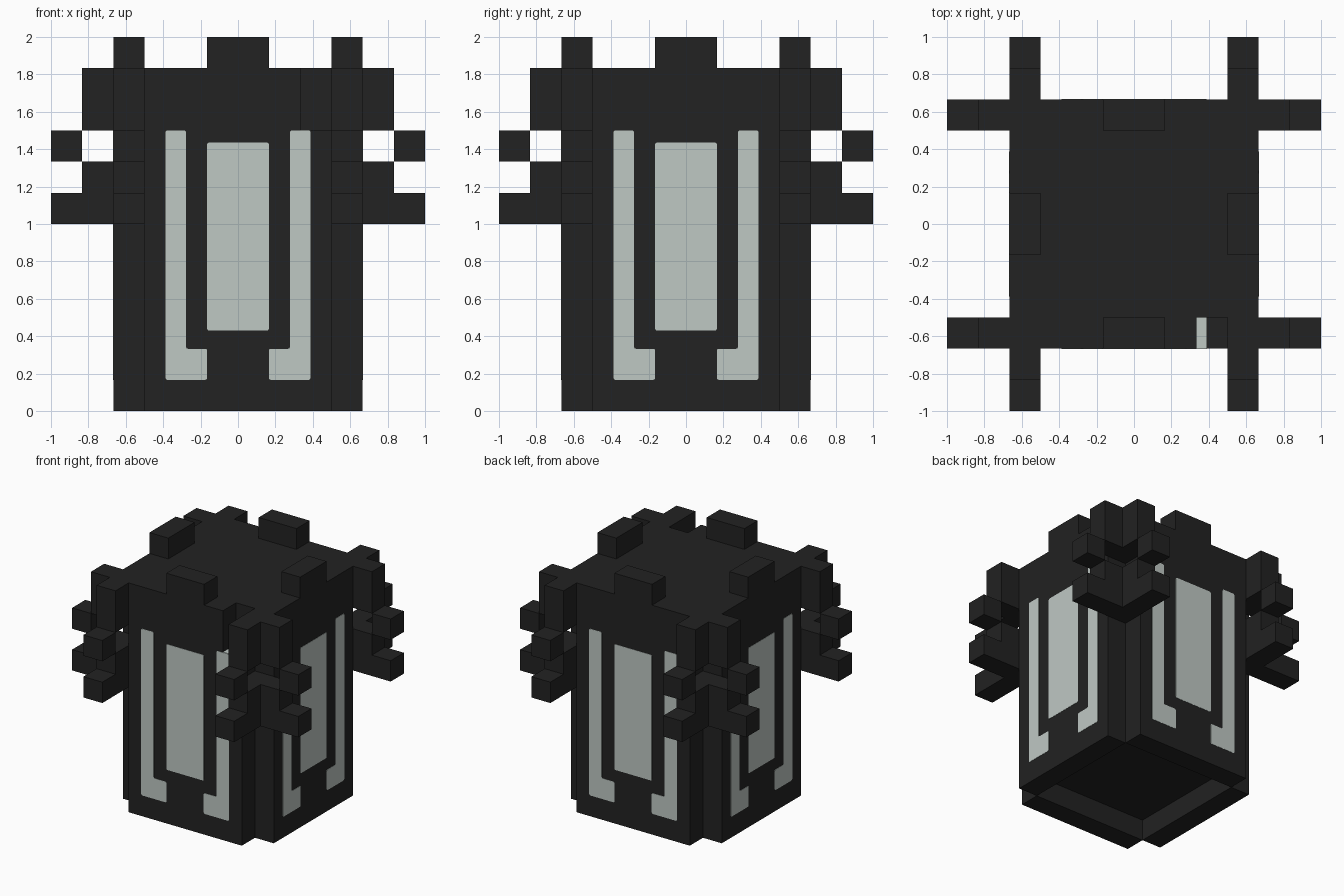
import bpy, bmesh, math
from mathutils import Matrix, Vector

cube = bpy.data.objects.get("Cube")
if cube:
    bpy.data.objects.remove(cube, do_unlink=True)

U = 1 / 6  # block size


def material(name, colour):
    mat = bpy.data.materials.new(name)
    mat.use_nodes = True
    mat.diffuse_color = (*colour, 1)
    mat.node_tree.nodes["Principled BSDF"].inputs["Base Color"].default_value = (*colour, 1)
    return mat


charcoal = material("charcoal", (0.016, 0.016, 0.016))
pale_grey = material("pale_grey", (0.52, 0.58, 0.55))


def finish(name, bm, mat):
    mesh = bpy.data.meshes.new(name)
    bm.to_mesh(mesh)
    bm.free()
    mesh.materials.append(mat)
    obj = bpy.data.objects.new(name, mesh)
    bpy.context.collection.objects.link(obj)
    return obj


def boxes(name, spans, mat=charcoal, turn=Matrix()):
    """Boxes given as (x0, x1), (y0, y1), (z0, z1) in block units."""
    bm = bmesh.new()
    for span in spans:
        centre = Vector([(min(s) + max(s)) / 2 for s in span]) * U
        size = Vector([max(s) - min(s) for s in span]) * U
        bmesh.ops.create_cube(bm, size=1, matrix=turn @ Matrix.Translation(centre) @ Matrix.Diagonal((*size, 1)))
    return finish(name, bm, mat)


def inlay(name, outline, turn):
    """Thin plate with softened corners on the front wall, then turned."""
    bm = bmesh.new()
    y = -4 * U - 0.002
    face = bm.faces.new([bm.verts.new((x, y, z)) for x, z in outline])
    bmesh.ops.bevel(bm, geom=bm.verts[:], offset=0.01, segments=2, profile=0.5, affect='VERTICES')
    out = bmesh.ops.extrude_face_region(bm, geom=bm.faces[:])
    moved = [v for v in out["geom"] if isinstance(v, bmesh.types.BMVert)]
    bmesh.ops.translate(bm, vec=(0, 0.004, 0), verts=moved)
    bmesh.ops.recalc_face_normals(bm, faces=bm.faces[:])
    bmesh.ops.transform(bm, matrix=turn, verts=bm.verts[:])
    finish(name, bm, pale_grey)


# Inner body, raised to leave a recess underneath
boxes("core", [((-3, 3), (-3, 3), (1, 10))])
boxes("top_slab", [((-3, 3), (-3, 3), (10, 11))])

window = [(-0.165, 0.43), (0.165, 0.43), (0.165, 1.435), (-0.165, 1.435)]
hook = [(0.165, 0.167), (0.388, 0.167), (0.388, 1.5), (0.278, 1.5), (0.278, 0.333), (0.165, 0.333)]

# Four walls with a top tab and pale inlays
for i, side in enumerate(("front", "right", "back", "left")):
    turn = Matrix.Rotation(i * math.pi / 2, 4, 'Z')
    if side == "front":  # this wall misses a corner piece
        wall = [((-3, 2), (-4, -3), (0, 11)), ((2, 3), (-4, -3), (0, 9))]
    else:
        wall = [((-3, 3), (-4, -3), (0, 11))]
    boxes(side + "_wall", wall, turn=turn)
    boxes(side + "_top_tab", [((-1, 1), (-4, -3), (11, 12))], turn=turn)
    inlay(side + "_window", window, turn)
    inlay(side + "_hook_a", hook, turn)
    inlay(side + "_hook_b", [(-x, z) for x, z in hook], turn)

# Pale end of the inlay, exposed in the gap of the front wall
boxes("exposed_inlay_end", [((2, 2.33), (-4, -3), (9, 9.02))], pale_grey)

# Stepped arms at each corner: (near, far, bottom, top)
steps = [(4, 5, 9, 11), (5, 6, 8, 9), (4, 5, 6, 8), (5, 6, 6, 7)]
for sx, xname in ((-1, "west"), (1, "east")):
    for sy, yname in ((-1, "front"), (1, "back")):
        corner = yname + "_" + xname
        px, py = (3 * sx, 4 * sx), (3 * sy, 4 * sy)
        boxes(corner + "_corner_post", [(px, py, (9, 11)), (px, py, (6, 8))])
        boxes(corner + "_side_arm", [((a * sx, b * sx), py, (lo, hi)) for a, b, lo, hi in steps])
        boxes(corner + "_depth_arm", [(px, (a * sy, b * sy), (lo, hi)) for a, b, lo, hi in steps])
